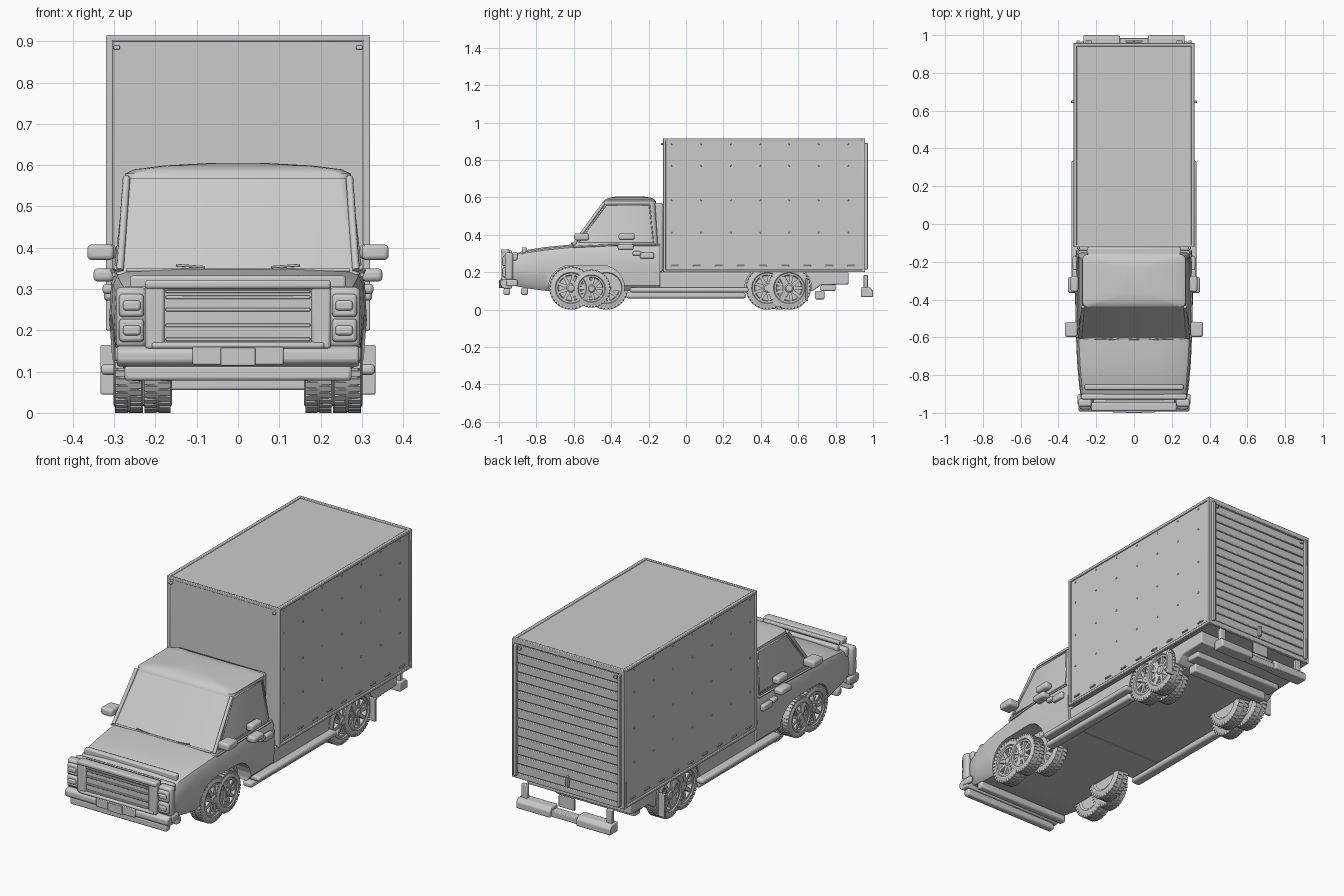
import bpy, bmesh, math

if "Cube" in bpy.data.objects:
    bpy.data.objects.remove(bpy.data.objects["Cube"])

def finish(name, bm, mir=False, bevel=0, seg=2):
    bmesh.ops.recalc_face_normals(bm, faces=bm.faces)
    me = bpy.data.meshes.new(name)
    bm.to_mesh(me)
    bm.free()
    ob = bpy.data.objects.new(name, me)
    bpy.context.collection.objects.link(ob)
    if bevel:
        m = ob.modifiers.new("bevel", 'BEVEL')
        m.width, m.segments, m.limit_method = bevel, seg, 'ANGLE'
    if mir:
        ob.modifiers.new("mirror", 'MIRROR').use_mirror_merge = False
    return ob

def add_loft(bm, rings):
    vs = [[bm.verts.new(p) for p in r] for r in rings]
    n = len(vs[0])
    for a, b in zip(vs, vs[1:]):
        for i in range(n):
            bm.faces.new((a[i], a[(i + 1) % n], b[(i + 1) % n], b[i]))
    bm.faces.new(vs[0])
    bm.faces.new(vs[-1][::-1])

def loft(name, rings, **kw):
    bm = bmesh.new()
    add_loft(bm, rings)
    return finish(name, bm, **kw)

def add_box(bm, x0, x1, y0, y1, z0, z1):
    add_loft(bm, [[(x0, y0, z), (x1, y0, z), (x1, y1, z), (x0, y1, z)] for z in (z0, z1)])

def box(name, *d, **kw):
    return boxes(name, [d], **kw)

def boxes(name, dims, **kw):
    bm = bmesh.new()
    for d in dims:
        add_box(bm, *d)
    return finish(name, bm, **kw)

def prism(name, yz, x0, x1, **kw):
    return loft(name, [[(x, y, z) for y, z in yz] for x in (x0, x1)], **kw)

def tube(name, pts, r=0.006, cyclic=False):
    for s in (1, -1):
        cu = bpy.data.curves.new(name, 'CURVE')
        cu.dimensions, cu.bevel_depth, cu.bevel_resolution = '3D', r, 2
        cu.use_fill_caps = True
        sp = cu.splines.new('POLY')
        sp.points.add(len(pts) - 1)
        for p, c in zip(sp.points, pts):
            p.co = (c[0] * s, c[1], c[2], 1)
        sp.use_cyclic_u = cyclic
        bpy.context.collection.objects.link(bpy.data.objects.new(name, cu))

# lower cab body, lofted from front to back
def section(y, w, zb, zt):
    half = [(.9 * w, zb), (.98 * w, zb + .03), (w, (zb + zt) / 2), (.985 * w, zt - .035),
            (.95 * w, zt - .01), (.88 * w, zt - .001), (.45 * w, zt + .006)]
    return [(x, y, z) for x, z in half] + [(-x, y, z) for x, z in half[::-1]]

body = loft("cab_body", [section(*s) for s in (
    (-.945, .272, .135, .27), (-.93, .28, .13, .285), (-.86, .29, .115, .312), (-.75, .3, .1, .328),
    (-.6, .308, .1, .343), (-.4, .312, .1, .35), (-.14, .308, .1, .35))])
chassis = prism("chassis", [(-.14, .1), (.68, .1), (.72, .13), (.87, .135), (.87, .2), (-.14, .2)],
                -.295, .295, bevel=.006)

# wheel arch cutters
for target, a, b in ((body, -.615, -.45), (chassis, .435, .55)):
    arc = [math.radians(t) for t in range(-90, 91, 15)]
    pts = [(b + .121 * math.cos(t), .115 + .121 * math.sin(t)) for t in arc]
    pts += [(a - .121 * math.cos(t), .115 - .121 * math.sin(t)) for t in arc]
    cut = prism("arch_cutter", pts, .225, .4, mir=True)
    cut.hide_render = True
    cut.hide_set(True)
    m = target.modifiers.new("arch", 'BOOLEAN')
    m.operation, m.object = 'DIFFERENCE', cut

# greenhouse with domed roof
def ring(z, y0, y1, w, r):
    out = []
    for cx, cy, a0 in ((w - r, y1 - r, 0), (r - w, y1 - r, 90), (r - w, y0 + r, 180), (w - r, y0 + r, 270)):
        for k in range(5):
            t = math.radians(a0 + k * 22.5)
            out.append((cx + r * math.cos(t), cy + r * math.sin(t), z))
    return out

loft("cab_greenhouse", [ring(*s) for s in ((.335, -.61, -.15, .295, .02), (.57, -.438, -.165, .27, .025))])
loft("cab_roof", [ring(*s) for s in ((.567, -.445, -.16, .274, .03), (.58, -.44, -.16, .273, .03),
     (.59, -.43, -.17, .25, .04), (.599, -.405, -.19, .18, .04), (.605, -.37, -.23, .07, .04))])
box("cab_rear_wall", -.25, .25, -.17, -.123, .2, .57, bevel=.01)

# window pillars and seals
tube("windscreen_pillar", [(.286, -.603, .345), (.27, -.438, .57)], .009)
tube("side_window_seal", [(.294, -.575, .358), (.271, -.428, .56), (.271, -.195, .56), (.293, -.175, .358)], .005, True)
tube("windscreen_base", [(0, -.609, .346), (.27, -.604, .346)], .005)
tube("wiper", [(.08, -.612, .353), (.15, -.609, .358)], .003)
tube("belt_line", [(.3, -.6, .335), (.305, -.4, .345), (.3, -.16, .345)], .005)

# mirrors and handles
boxes("mirrors", [(.30, .365, -.598, -.518, .37, .408), (.295, .335, -.36, -.275, .372, .408),
      (.30, .35, -.365, -.28, .318, .35)], mir=True, bevel=.011, seg=3)
boxes("door_handles", [(.30, .328, -.285, -.24, .288, .312), (.30, .325, -.245, -.17, .272, .306)],
      mir=True, bevel=.008)

# nose: hood trim, grille, headlights, bumpers
box("hood_trim", -.262, .262, -.878, -.85, .29, .333, bevel=.008)
box("hood_lip", -.28, .28, -.93, -.9, .26, .307, bevel=.01)
box("grille_panel", -.215, .215, -.978, -.93, .16, .315, bevel=.005)
boxes("grille_frame", [(-.225, .225, -.99, -.945, .3, .322), (-.21, .21, -.99, -.945, .155, .172),
      (-.225, -.178, -.986, -.945, .155, .322), (.178, .225, -.986, -.945, .155, .322)], bevel=.007)
boxes("grille_bars", [(-.175, .175, -.986, -.96, z - .004, z + .004) for z in (.178, .212, .25, .28, .294)],
      bevel=.002)
box("headlight_housing", .222, .296, -.968, -.925, .158, .305, mir=True, bevel=.012)
for z in (.2, .26):
    box("headlight_bezel", .228, .288, -.98, -.95, z - .028, z + .028, mir=True, bevel=.008)
    box("headlight_lens", .236, .278, -.986, -.96, z - .012, z + .012, mir=True, bevel=.006)
prism("front_bumper", [(-.93, .112), (-.975, .112), (-.992, .125), (-.992, .15), (-.975, .162), (-.93, .162)],
      -.293, .293, bevel=.006)
box("bumper_side_wrap", .278, .298, -.96, -.9, .125, .16, mir=True, bevel=.007)
box("lower_bumper", -.275, .275, -.975, -.94, .078, .115, bevel=.008)
box("lower_valance", -.27, .27, -.882, -.845, .078, .115, bevel=.008)
box("front_plate", -.11, .11, -.997, -.975, .117, .16, bevel=.003)
box("front_plate_centre", -.042, .042, -1, -.98, .115, .158, bevel=.002)

# wheels: lathed tyre, tread blocks, dished rim and spokes
def wheel_mesh(R=.115, h=.035, n=40):
    bm = bmesh.new()
    prof = [(-h * .8, .07), (-h, .08), (-h, R - .02), (-h * .75, R - .005), (0, R - .002), (h * .75, R - .005),
            (h, R - .02), (h, .084), (h * .85, .08), (h * .85, .07), (h * .1, .066), (h * .1, .02), (h * .1, .001),
            (-h * .3, .001)]
    rot = lambda x, r, t: (x, r * math.cos(t), r * math.sin(t))
    add_loft(bm, [[rot(x, r, 2 * math.pi * i / n) for i in range(n)] for x, r in prof])
    def bar(x0, x1, r0, r1, t, w0, w1):
        c, s = math.cos(t), math.sin(t)
        f = lambda x, r, w: (x, r * c - w * s, r * s + w * c)
        add_loft(bm, [[f(x0, r, -w), f(x1, r, -w), f(x1, r, w), f(x0, r, w)] for r, w in ((r0, w0), (r1, w1))])
    for i in range(36):
        t = 2 * math.pi * i / 36
        bar(.003, h * .9, R - .02, R, t, .007, .007)
        bar(-h * .9, -.003, R - .02, R, t + .08, .007, .007)
    for i in range(9):
        bar(h * .1, h * .8, .012, .073, 2 * math.pi * i / 9, .011, .007)
    add_loft(bm, [[rot(x, r, 2 * math.pi * i / 20) for i in range(20)]
                  for x, r in ((0, .024), (h * .85, .024), (h, .017))])
    bmesh.ops.recalc_face_normals(bm, faces=bm.faces)
    me = bpy.data.meshes.new("wheel")
    bm.to_mesh(me)
    bm.free()
    return me

wm = wheel_mesh()
for x, y, k, nm in ((.265, -.615, 1, "front_wheel"), (.267, -.505, .88, "front_second_wheel"),
                    (.195, -.425, 1, "front_inner_wheel"), (.262, .435, 1, "rear_wheel"),
                    (.267, .552, 1, "rear_second_wheel"), (.195, .5, 1, "rear_inner_wheel")):
    for s in (1, -1):
        ob = bpy.data.objects.new(nm, wm)
        bpy.context.collection.objects.link(ob)
        ob.location = (s * x, y, .115 if k == 1 else .112)
        ob.rotation_euler.z = 0 if s > 0 else math.pi
        ob.scale = (1, k, k)

# side steps, sills and mud flaps
box("side_step", .27, .332, -.3, .335, .092, .118, mir=True, bevel=.01, seg=3)
box("sill", .25, .3, -.32, .32, .06, .09, mir=True, bevel=.01)
box("mud_flap", .298, .333, .64, .653, .045, .165, mir=True, bevel=.003)

# cargo box with trims
box("cargo_box", -.313, .313, -.12, .95, .205, .91)
boxes("cargo_edge_trims", [(.303, .32, -.123, -.108, .2, .915), (.303, .32, .94, .958, .2, .915),
      (.303, .32, -.12, .95, .9, .915), (.303, .32, -.12, .95, .2, .214)], mir=True, bevel=.003)
boxes("cargo_cross_trims", [(-.31, .31, -.123, -.11, .9, .915), (-.31, .31, .94, .958, .89, .915),
      (-.31, .31, .94, .958, .2, .225)], bevel=.003)
boxes("rivets", [(.31, .3165, y - .004, y + .004, z - .004, z + .004)
      for z in (.885, .77, .585, .41) for y in [-.075 + .157 * i for i in range(7)]], mir=True, bevel=.002)
boxes("side_markers", [(.31, .319, y - .02, y + .02, .23, .238)
      for y in [-.06 + .118 * i for i in range(9)]], mir=True, bevel=.002)
box("front_marker_lamp", .286, .302, -.134, -.118, .88, .89, mir=True, bevel=.003)

# rear roller door
slat = .66 / 14
boxes("roller_door", [(-.29, .29, .945, .957, .228 + slat * i, .228 + slat * (i + 1) - .005) for i in range(14)], bevel=.003)
box("door_handle", -.006, .006, .955, .97, .235, .29, bevel=.002)
box("door_side_rail", .288, .304, .945, .972, .215, .89, mir=True, bevel=.003)
box("rear_top_lamp", .265, .282, .953, .967, .865, .88, mir=True, bevel=.002)

# rear step bumper and frame tail
box("tail_beam", -.26, .26, .8, .87, .14, .185, bevel=.006)
box("tail_step", -.26, .26, .72, .8, .1, .13, bevel=.006)
box("tail_lower_bar", -.225, .225, .69, .74, .055, .1, bevel=.006)
prism("rear_bumper_end", [(.935, .068), (1, .068), (1, .1), (.985, .118), (.935, .118)], .075, .268, mir=True, bevel=.005)
box("rear_bumper_centre", -.08, .08, .94, .985, .068, .1, bevel=.004)
box("rear_bumper_post", .225, .258, .95, .972, .11, .185, mir=True, bevel=.004)
box("rear_plate", -.045, .045, .962, .972, .125, .185, bevel=.003)

# shading
bpy.ops.object.select_all(action='DESELECT')
for ob in bpy.context.view_layer.objects:
    if ob.type == 'MESH' and not ob.hide_render:
        ob.select_set(True)
        bpy.context.view_layer.objects.active = ob
bpy.ops.object.shade_smooth_by_angle(angle=math.radians(35))
